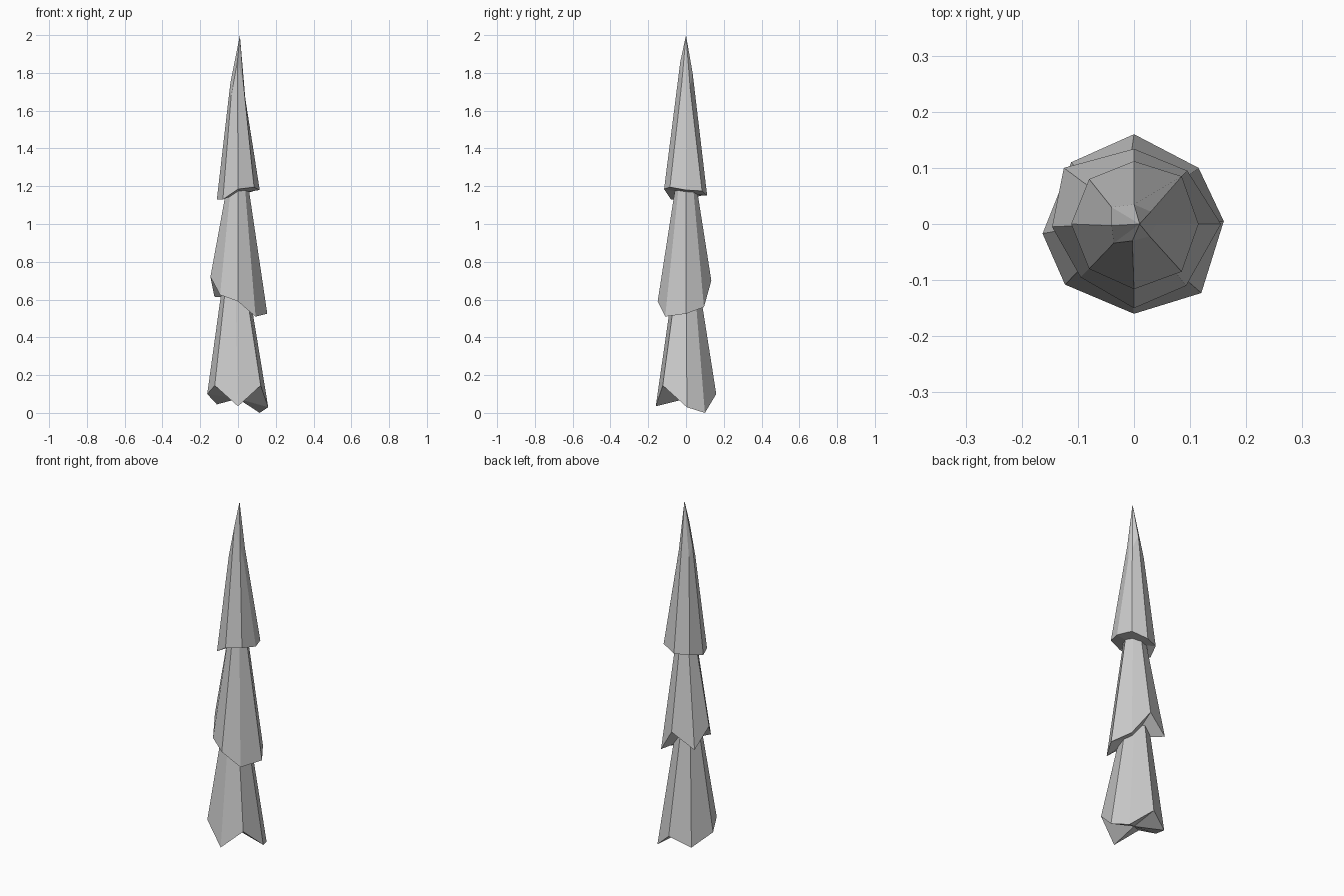
import bpy, bmesh
from math import cos, sin, pi

if "Cube" in bpy.data.objects:
    bpy.data.objects.remove(bpy.data.objects["Cube"])


def octagon(radius, z, cx=0.0):
    return [(cx + radius * cos(i * pi / 4), radius * sin(i * pi / 4), z) for i in range(8)]


def tier(name, hem, upper, tip):
    """Eight-sided foliage cone: ragged hem, upper ring, tip and a fanned underside."""
    bm = bmesh.new()
    low = [bm.verts.new(p) for p in hem]
    high = [bm.verts.new(p) for p in upper]
    apex = bm.verts.new(tip)
    base = bm.verts.new((0, 0, sum(p[2] for p in hem) / 8))
    for i in range(8):
        j = (i + 1) % 8
        bm.faces.new((low[i], low[j], high[j], high[i]))
        bm.faces.new((high[i], high[j], apex))
        bm.faces.new((low[j], low[i], base))
    bmesh.ops.recalc_face_normals(bm, faces=bm.faces)
    mesh = bpy.data.meshes.new(name)
    bm.to_mesh(mesh)
    bm.free()
    bpy.context.collection.objects.link(bpy.data.objects.new(name, mesh))


# Hem points run counter-clockwise from +x
tier("lower_foliage",
     [(.16, .005, .03), (.115, .10, .0), (0, .16, .10), (-.112, .11, .045),
      (-.163, -.017, .10), (-.123, -.108, .145), (0, -.16, .035), (.12, -.123, .145)],
     octagon(.05, .80, -.016), (0, 0, 1.0))

tier("middle_foliage",
     [(.155, 0, .525), (.095, .095, .56), (0, .134, .70), (-.125, .10, .615),
      (-.146, -.005, .72), (-.095, -.095, .625), (0, -.15, .59), (.093, -.11, .51)],
     octagon(.04, 1.30), (0, 0, 1.5))

# Top tier has an uneven upper ring leading to an off-centre tip
tier("top_foliage",
     [(.115, 0, 1.18), (.085, .085, 1.175), (0, .112, 1.15), (-.08, .08, 1.15),
      (-.112, 0, 1.13), (-.08, -.08, 1.13), (0, -.116, 1.185), (.085, -.085, 1.195)],
     [(.04, 0, 1.65), (.03, .022, 1.72), (0, .035, 1.80), (-.04, .03, 1.69),
      (-.04, -.003, 1.75), (-.036, -.034, 1.68), (-.003, -.03, 1.86), (.028, -.022, 1.75)],
     (.01, 0, 2.0))
